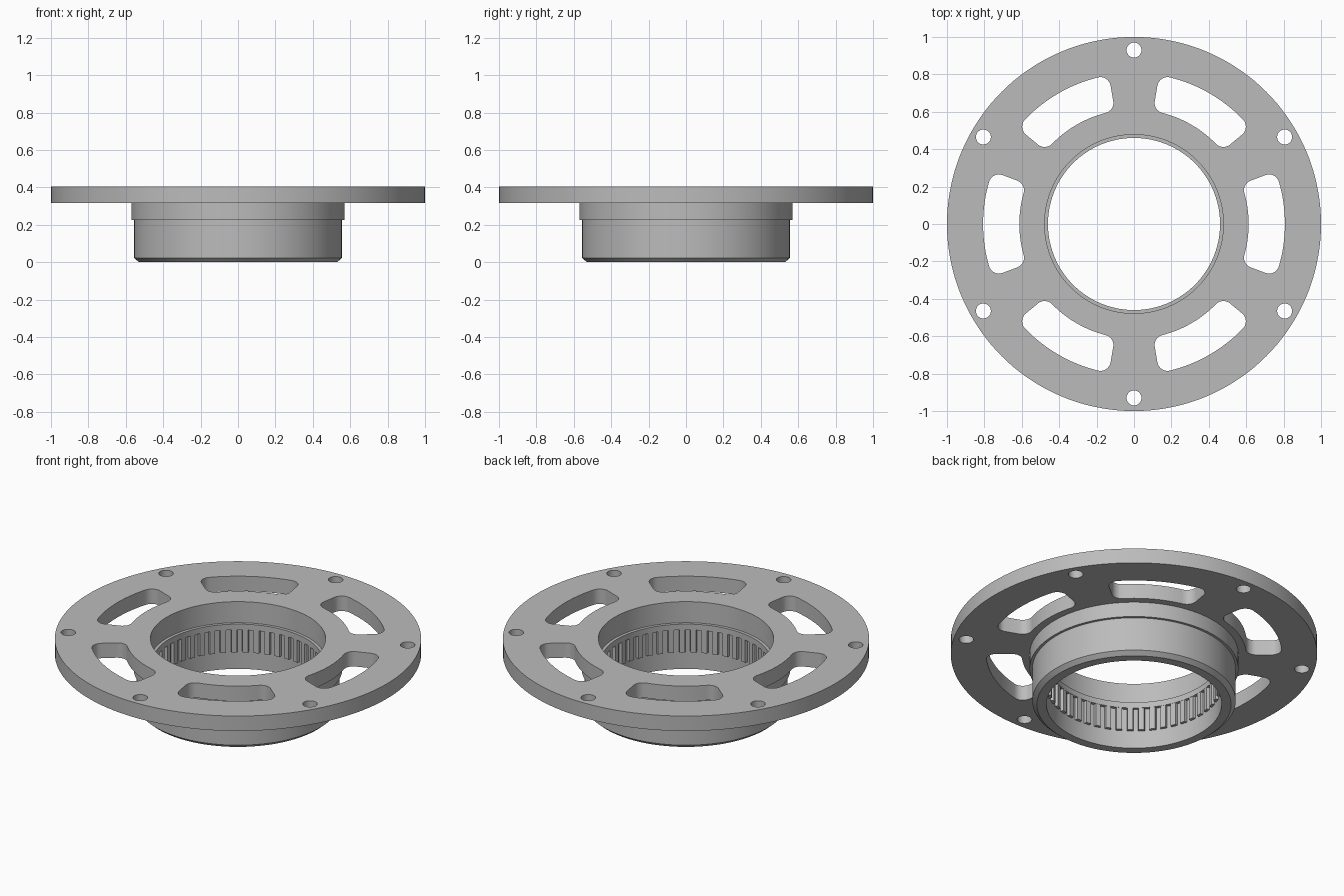
import bpy, bmesh, math
from mathutils import Vector

if "Cube" in bpy.data.objects:
    bpy.data.objects.remove(bpy.data.objects["Cube"])

metal = bpy.data.materials.new("grey metal")
metal.diffuse_color = (0.5, 0.5, 0.5, 1)
metal.use_nodes = True
metal.node_tree.nodes["Principled BSDF"].inputs["Base Color"].default_value = metal.diffuse_color


def make_object(name, bm):
    bmesh.ops.recalc_face_normals(bm, faces=bm.faces)
    mesh = bpy.data.meshes.new(name)
    bm.to_mesh(mesh)
    bm.free()
    mesh.materials.append(metal)
    obj = bpy.data.objects.new(name, mesh)
    bpy.context.collection.objects.link(obj)
    return obj


def lathe(name, profile, segments):
    """Revolve a closed (radius, z) profile around the z axis."""
    bm = bmesh.new()
    rings = []
    for i in range(segments):
        a = 2 * math.pi * i / segments
        rings.append([bm.verts.new((r * math.cos(a), r * math.sin(a), z)) for r, z in profile])
    n = len(profile)
    for i in range(segments):
        p, q = rings[i], rings[(i + 1) % segments]
        for j in range(n):
            k = (j + 1) % n
            bm.faces.new((p[j], q[j], q[k], p[k]))
    return make_object(name, bm)


def prism(bm, outline, z0, z1):
    """Extrude a flat outline between two heights."""
    low = [bm.verts.new((x, y, z0)) for x, y in outline]
    high = [bm.verts.new((x, y, z1)) for x, y in outline]
    n = len(outline)
    bm.faces.new(low[::-1])
    bm.faces.new(high)
    for i in range(n):
        j = (i + 1) % n
        bm.faces.new((low[i], low[j], high[j], high[i]))


def polar(r, a):
    return Vector((r * math.cos(a), r * math.sin(a)))


def slot_outline(mid, r0, r1, half, fillet):
    """Curved slot with radial ends and rounded corners."""
    pts = []
    inner = half - math.asin(fillet / (r0 + fillet))
    outer = half - math.asin(fillet / (r1 - fillet))

    def corner(r, a, start, end):
        c = polar(r, mid + a)
        for i in range(9):
            pts.append(c + polar(fillet, mid + start + (end - start) * i / 8))

    def arc(r, a, b):
        for i in range(1, 16):
            pts.append(polar(r, mid + a + (b - a) * i / 16))

    quarter = math.pi / 2
    arc(r1, -outer, outer)
    corner(r1 - fillet, outer, outer, half + quarter)
    corner(r0 + fillet, inner, half + quarter, inner + math.pi)
    arc(r0, inner, -inner)
    corner(r0 + fillet, -inner, math.pi - inner, 2 * math.pi - half - quarter)
    corner(r1 - fillet, -outer, -half - quarter, -outer)
    return pts


# Flanged hub: flange, collar, chamfered sleeve and stepped bore
hub = lathe("flanged_hub", [
    (0.478, 0.0), (0.53, 0.0), (0.555, 0.022), (0.555, 0.225), (0.57, 0.225),
    (0.57, 0.315), (1.0, 0.315), (1.0, 0.405), (0.478, 0.405),
    (0.478, 0.278), (0.46, 0.278), (0.46, 0.243), (0.478, 0.243)], 144)

# Six curved slots and six bolt holes cut through the flange
bm = bmesh.new()
for k in range(6):
    a = k * math.pi / 3
    prism(bm, slot_outline(a, 0.613, 0.807, math.radians(20.4), 0.055), 0.29, 0.45)
    c = polar(0.93, a + math.pi / 6)
    prism(bm, [c + polar(0.04, 2 * math.pi * i / 32) for i in range(32)], 0.29, 0.45)
cutter = make_object("flange_cutter", bm)
cutter.hide_render = True
cut = hub.modifiers.new("openings", "BOOLEAN")
cut.operation = "DIFFERENCE"
cut.solver = "EXACT"
cut.object = cutter
bpy.context.view_layer.objects.active = hub
hub.select_set(True)
bpy.ops.object.modifier_apply(modifier=cut.name)
bpy.data.objects.remove(cutter)
bpy.ops.object.shade_smooth_by_angle(angle=math.radians(30))

# Internal spline teeth below the lip
bm = bmesh.new()
COUNT = 48
pitch = 2 * math.pi / COUNT
for k in range(COUNT):
    a = k * pitch
    tip, root = 0.24 * pitch, 0.32 * pitch
    prism(bm, [polar(0.461, a - tip), polar(0.485, a - root),
               polar(0.485, a + root), polar(0.461, a + tip)], 0.107, 0.25)
make_object("spline_teeth", bm)
